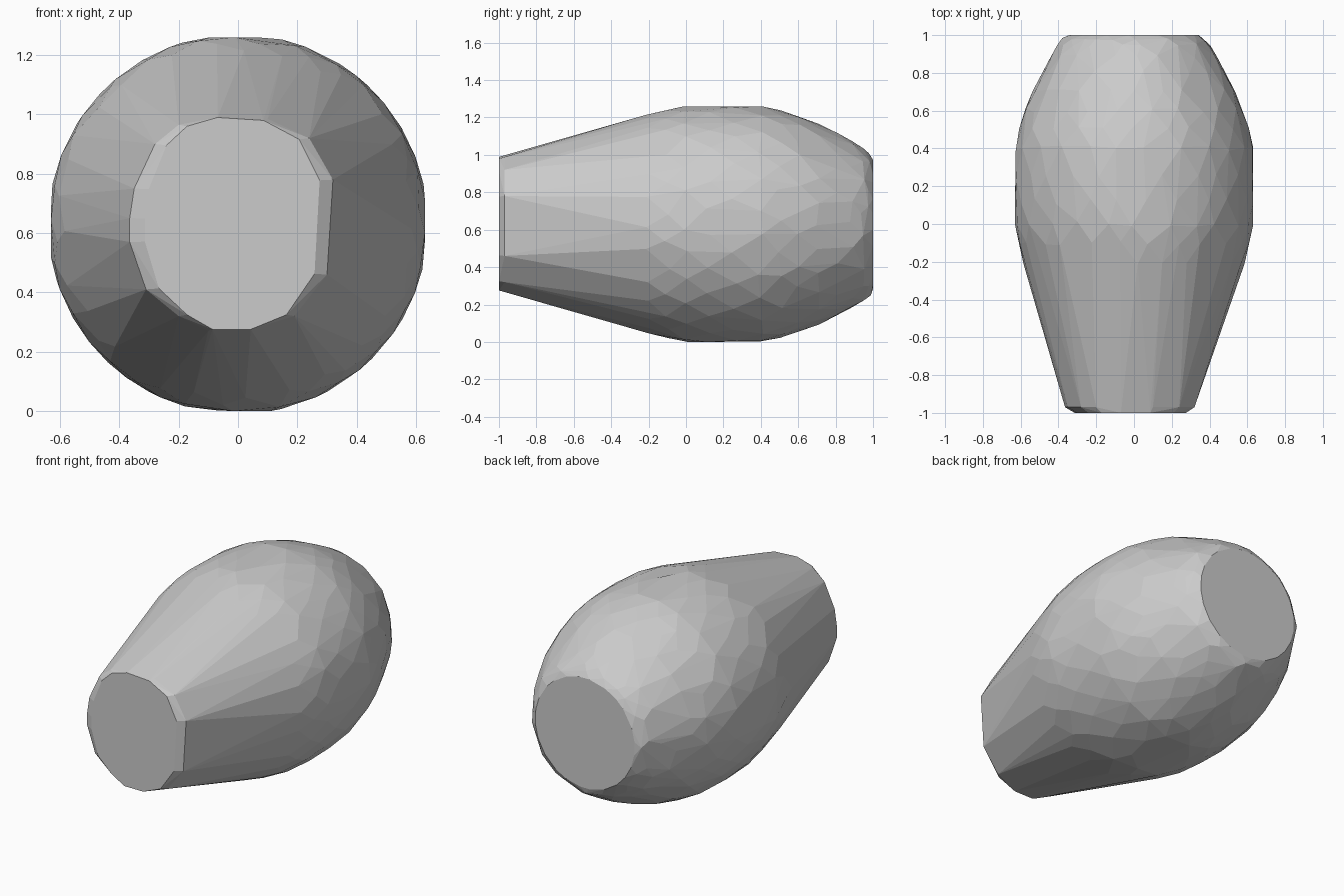
import bpy, bmesh, math, random

if "Cube" in bpy.data.objects:
    bpy.data.objects.remove(bpy.data.objects["Cube"])

random.seed(4)
MID = 0.63  # height of the body axis, also the half width
bm = bmesh.new()


def add(x, y, z):
    # The widest sides are trimmed flat
    clamp = lambda v: max(-MID, min(MID, v))
    bm.verts.new((clamp(x), y, MID + clamp(z)))


# Front end: irregular outline with a thin bevelled rim
front = [(-0.08, 0.995), (0.10, 0.985), (0.24, 0.92), (0.32, 0.78),
         (0.30, 0.46), (0.19, 0.32), (0.05, 0.27), (-0.10, 0.27),
         (-0.20, 0.32), (-0.31, 0.41), (-0.365, 0.57), (-0.365, 0.65),
         (-0.35, 0.75), (-0.28, 0.90), (-0.20, 0.965)]
for x, z in front:
    add(x, -0.97, z - MID)
    add(x * 0.86, -1.0, (z - MID) * 0.985)

# Rounded rear body: staggered rings around the y axis, slightly uneven
profile = [(-0.2, 0.585), (-0.1, 0.612), (0.0, 0.632), (0.12, 0.64),
           (0.26, 0.64), (0.4, 0.632), (0.5, 0.608), (0.6, 0.578),
           (0.7, 0.537), (0.8, 0.488), (0.88, 0.444), (0.94, 0.408),
           (0.975, 0.38), (1.0, 0.345)]
SIDES = 24
for row, (y, r) in enumerate(profile):
    end = y == 1.0
    for k in range(SIDES):
        a = (k + 0.5 * (row % 2) + random.uniform(-0.2, 0.2)) * math.tau / SIDES
        yy = y if end else y + random.uniform(-0.015, 0.015)
        add(r * math.cos(a), yy, r * math.sin(a))

# Wrap the points in a convex skin and merge nearly level faces into facets
hull = bmesh.ops.convex_hull(bm, input=bm.verts[:])
loose = {v for v in hull["geom_interior"] if isinstance(v, bmesh.types.BMVert)}
loose |= {v for v in bm.verts if not v.link_faces}
bmesh.ops.delete(bm, geom=list(loose), context='VERTS')
bmesh.ops.dissolve_limit(bm, angle_limit=math.radians(3),
                         verts=bm.verts[:], edges=bm.edges[:])
bmesh.ops.recalc_face_normals(bm, faces=bm.faces[:])

mesh = bpy.data.meshes.new("faceted_body")
bm.to_mesh(mesh)
bm.free()
body = bpy.data.objects.new("faceted_body", mesh)
bpy.context.collection.objects.link(body)
